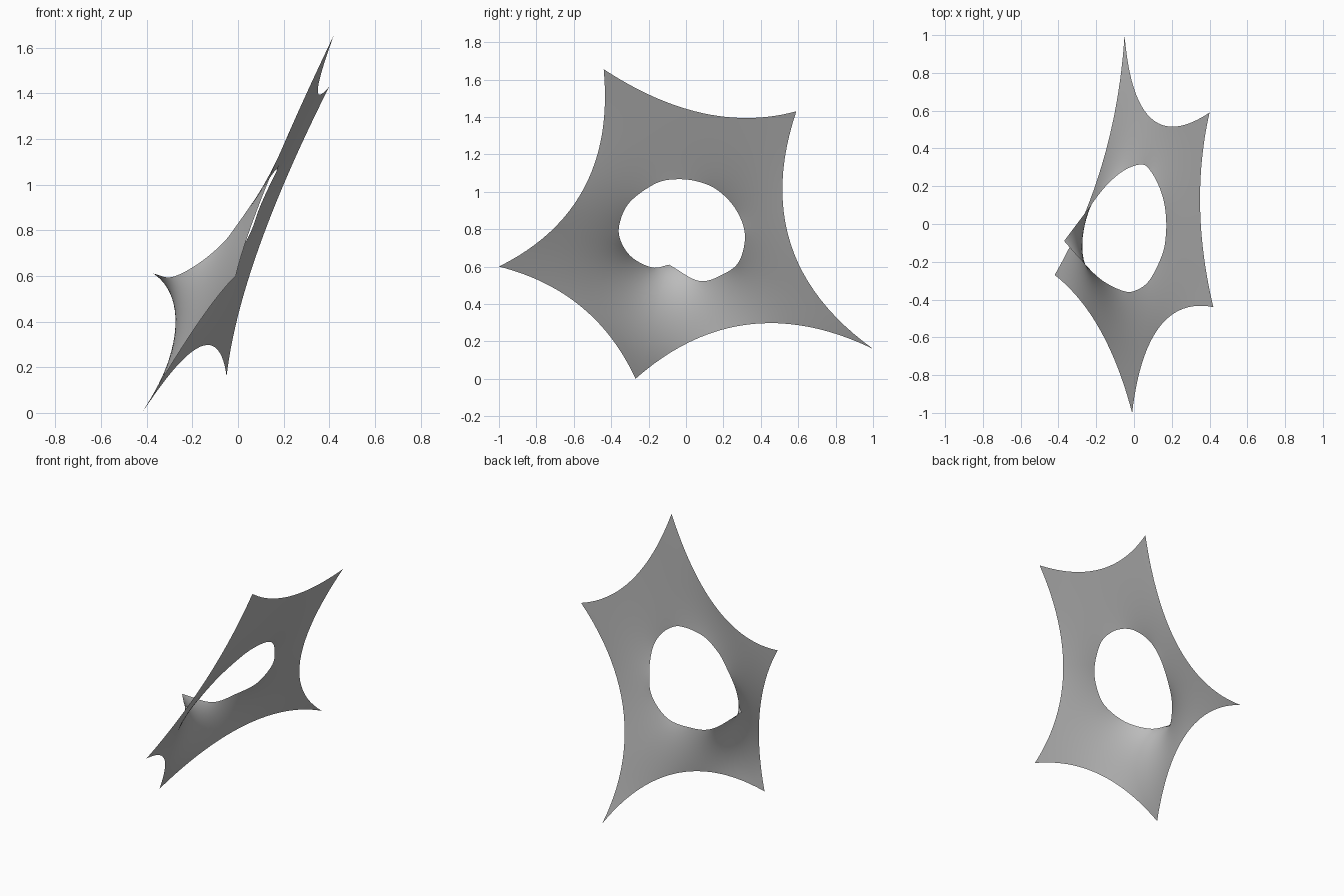
import bpy
import bmesh
from mathutils import Vector

cube = bpy.data.objects.get("Cube")
if cube:
    bpy.data.objects.remove(cube)

PER_EDGE, ROWS = 24, 18
COLS = PER_EDGE * 5

# Anchor corners, and the middle of each sagging edge that follows its corner
corners = [Vector(p) for p in [(-.42, -.27, 0), (-.01, -1, .6), (.42, -.44, 1.655),
                               (.4, .59, 1.43), (-.05, 1, .16)]]
middles = [Vector(p) for p in [(-.18, -.56, .385), (.135, -.545, 1.02), (.35, .09, 1.42),
                               (.09, .56, .72), (-.165, .33, .29)]]

# Opening rim, starting and ending at the pulled peak, three points per outer edge
rim = [Vector(p) for p in [
    (-.37, -.09, .61), (-.29, -.18, .595), (-.18, -.29, .65),
    (-.07, -.35, .74), (0, -.355, .83), (.08, -.3, .945),
    (.15, -.16, 1.045), (.17, -.04, 1.067), (.165, .08, 1.05),
    (.14, .18, 1), (.095, .27, .9), (.045, .315, .77),
    (-.05, .285, .63), (-.15, .2, .56), (-.25, .07, .523)]]
rim.append(rim[0])


def edge_point(u):
    """Parabola through corner, middle and next corner."""
    k, t = int(u), u % 1
    a, b = corners[k], corners[(k + 1) % 5]
    return a.lerp(b, t) + (middles[k] - (a + b) / 2) * 4 * t * (1 - t)


def rim_point(u):
    """Smooth curve through the rim points, with a sharp corner at the peak."""
    i, t = int(u), u % 1
    a, b = rim[i], rim[i + 1]
    before = rim[i - 1] if i else a * 2 - b
    after = rim[i + 2] if i + 2 < len(rim) else b * 2 - a
    ta, tb = (b - before) / 2, (after - a) / 2
    return (a * (2 * t**3 - 3 * t**2 + 1) + ta * (t**3 - 2 * t**2 + t)
            + b * (3 * t**2 - 2 * t**3) + tb * (t**3 - t**2))


# Ring-shaped grid between the rim and the outer edges
points = []
for row in range(ROWS + 1):
    s = (row / ROWS) ** 1.4
    for col in range(COLS):
        u = col / PER_EDGE
        points.append(rim_point(u * 3).lerp(edge_point(u), s))

quads = []
for row in range(ROWS):
    for col in range(COLS):
        a, b = row * COLS + col, row * COLS + (col + 1) % COLS
        quads.append((a, b, b + COLS, a + COLS))


def stretch_weights():
    """Cotangent weights of the current surface."""
    weights = [{} for _ in points]
    for a, b, c, d in quads:
        for tri in ((a, b, c), (a, c, d)):
            for i in range(3):
                p, q, r = tri[i], tri[i - 1], tri[i - 2]
                e, f = points[q] - points[p], points[r] - points[p]
                w = e.dot(f) / max(e.cross(f).length, 1e-9)
                weights[q][r] = weights[q].get(r, 0) + w
                weights[r][q] = weights[r].get(q, 0) + w
    return weights


# Pull the sheet taut like a soap film, with both boundaries held
for _ in range(6):
    weights = stretch_weights()
    depth = [p.x for p in points]
    links = [(i, list(weights[i].items()), sum(weights[i].values()))
             for i in range(COLS, ROWS * COLS)]
    for _ in range(60):
        for i, near, total in links:
            goal = sum(w * depth[j] for j, w in near) / total
            depth[i] += 1.6 * (goal - depth[i])
    for p, x in zip(points, depth):
        p.x = x

# Membrane sheet
bm = bmesh.new()
verts = [bm.verts.new(p) for p in points]
for quad in quads:
    bm.faces.new([verts[i] for i in quad]).smooth = True
mesh = bpy.data.meshes.new("membrane")
bm.to_mesh(mesh)
bm.free()
membrane = bpy.data.objects.new("membrane", mesh)
bpy.context.collection.objects.link(membrane)

# Fabric colour
fabric = bpy.data.materials.new("grey fabric")
fabric.use_nodes = True
grey = (.5, .5, .5, 1)
fabric.diffuse_color = grey
fabric.node_tree.nodes["Principled BSDF"].inputs["Base Color"].default_value = grey
mesh.materials.append(fabric)
